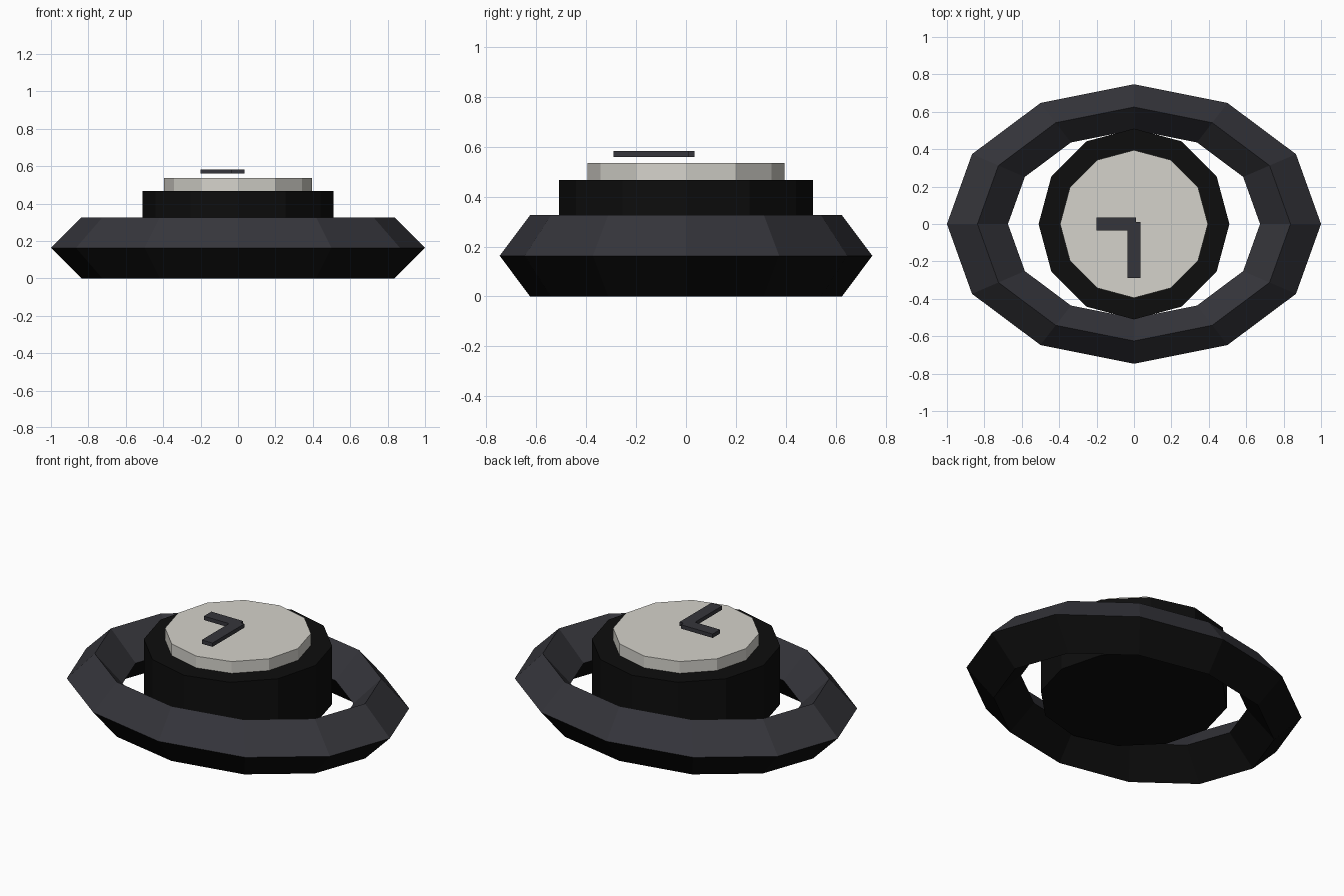
import bpy, bmesh, math

if "Cube" in bpy.data.objects:
    bpy.data.objects.remove(bpy.data.objects["Cube"])


def material(name, rgb):
    m = bpy.data.materials.new(name)
    m.diffuse_color = (*rgb, 1)
    m.use_nodes = True
    m.node_tree.nodes["Principled BSDF"].inputs["Base Color"].default_value = m.diffuse_color
    return m


BLACK = material("black", (0.004, 0.004, 0.004))
SLATE = material("dark slate", (0.036, 0.036, 0.044))
IVORY = material("ivory", (0.66, 0.645, 0.595))


def add_object(name, bm, *mats):
    mesh = bpy.data.meshes.new(name)
    bmesh.ops.recalc_face_normals(bm, faces=bm.faces)
    bm.to_mesh(mesh)
    bm.free()
    for m in mats:
        mesh.materials.append(m)
    obj = bpy.data.objects.new(name, mesh)
    bpy.context.collection.objects.link(obj)
    return obj


def disc(name, radius, z0, z1, mat):
    bm = bmesh.new()
    bmesh.ops.create_cone(bm, cap_ends=True, segments=12, radius1=radius,
                          radius2=radius, depth=z1 - z0)
    bmesh.ops.translate(bm, verts=bm.verts, vec=(0, 0, (z0 + z1) / 2))
    return add_object(name, bm, mat)


def plate(name, x0, x1, y0, y1, z0, z1, mat):
    bm = bmesh.new()
    bmesh.ops.create_cube(bm, size=1)
    bmesh.ops.scale(bm, verts=bm.verts, vec=(x1 - x0, y1 - y0, z1 - z0))
    bmesh.ops.translate(bm, verts=bm.verts,
                        vec=((x0 + x1) / 2, (y0 + y1) / 2, (z0 + z1) / 2))
    return add_object(name, bm, mat)


# Oval ring with a diamond cross-section: slate above, black below
MAJOR, MINOR, SIDES = 0.837, 0.163, 12
bm = bmesh.new()
rings = []
for i in range(SIDES):
    a = math.tau * i / SIDES
    loop = []
    for j in range(4):
        b = math.tau * j / 4
        r = MAJOR + MINOR * math.cos(b)
        loop.append(bm.verts.new((r * math.cos(a), 0.747 * r * math.sin(a),
                                  MINOR + MINOR * math.sin(b))))
    rings.append(loop)
for i in range(SIDES):
    p, q = rings[i], rings[(i + 1) % SIDES]
    for j in range(4):
        k = (j + 1) % 4
        f = bm.faces.new((p[j], q[j], q[k], p[k]))
        f.material_index = 0 if f.calc_center_median().z > MINOR else 1
add_object("ring", bm, SLATE, BLACK)

# Hub and dial
disc("hub", 0.51, 0.12, 0.466, BLACK)
disc("dial", 0.395, 0.46, 0.536, IVORY)

# Hands hovering just above the dial
plate("short_hand", -0.2, 0.01, -0.035, 0.035, 0.56, 0.583, SLATE)
plate("long_hand", -0.035, 0.035, -0.29, 0.01, 0.56, 0.583, SLATE)
